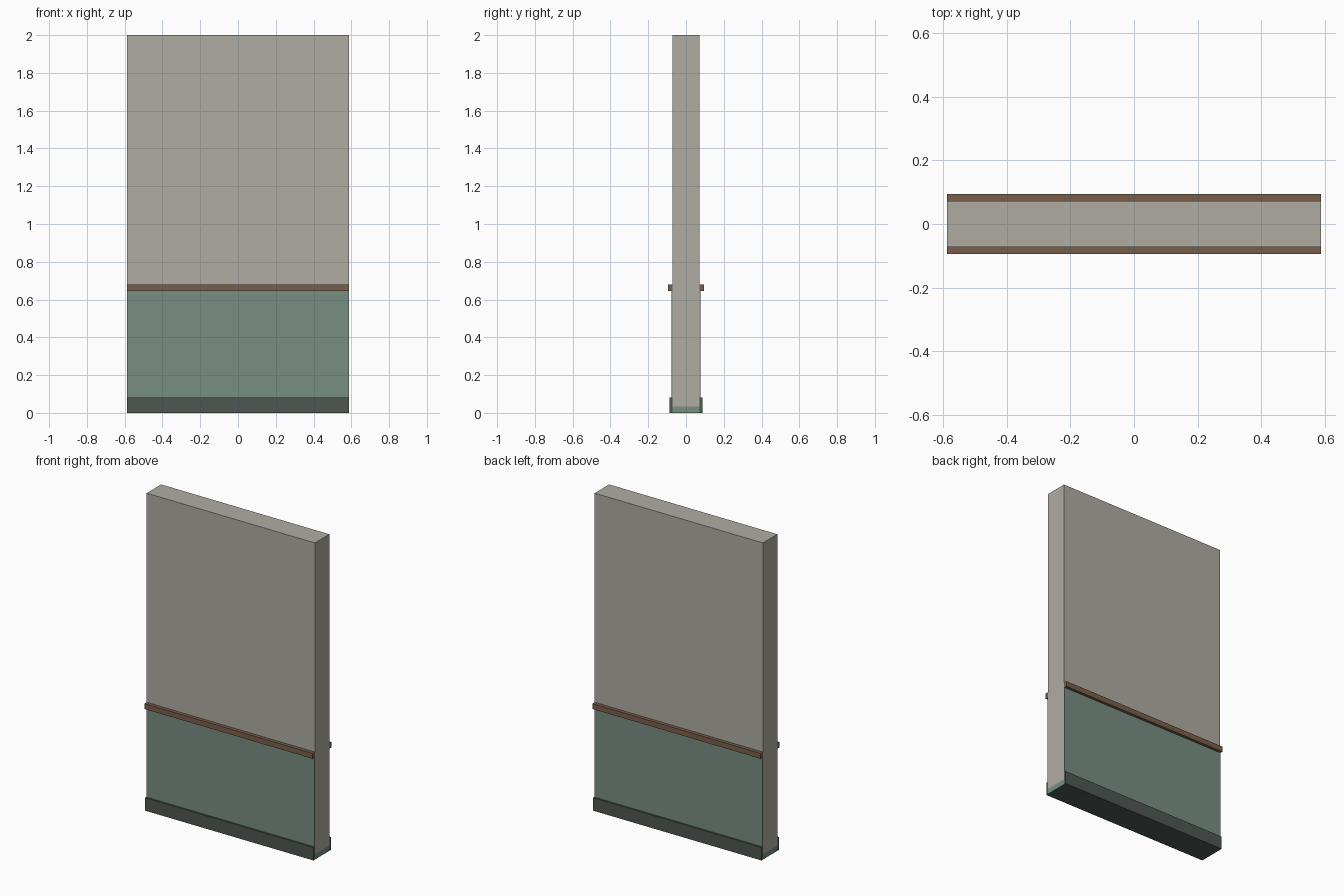
import bpy, bmesh
from mathutils import Vector

if "Cube" in bpy.data.objects:
    bpy.data.objects.remove(bpy.data.objects["Cube"])

HALF = 0.588  # half of the wall length


def material(name, rgb):
    m = bpy.data.materials.new(name)
    lin = [((c / 255 + 0.055) / 1.055) ** 2.4 for c in rgb]
    m.diffuse_color = (*lin, 1)
    m.use_nodes = True
    m.node_tree.nodes["Principled BSDF"].inputs["Base Color"].default_value = m.diffuse_color
    return m


plaster = material("warm grey plaster", (175, 172, 162))
green = material("sage green paint", (119, 141, 130))
wood = material("brown wood", (121, 95, 74))
dark = material("dark skirting", (78, 87, 82))


def box(name, y0, y1, z0, z1, mats, cut=None, rule=None):
    bm = bmesh.new()
    bmesh.ops.create_cube(bm, size=1)
    for v in bm.verts:
        v.co = Vector((v.co.x * 2 * HALF,
                       y0 + (v.co.y + 0.5) * (y1 - y0),
                       z0 + (v.co.z + 0.5) * (z1 - z0)))
    if cut is not None:
        bmesh.ops.bisect_plane(bm, geom=bm.verts[:] + bm.edges[:] + bm.faces[:],
                               plane_co=(0, 0, cut), plane_no=(0, 0, 1))
    bm.normal_update()
    if rule:
        for f in bm.faces:
            f.material_index = rule(f)
    me = bpy.data.meshes.new(name)
    bm.to_mesh(me)
    bm.free()
    for m in mats:
        me.materials.append(m)
    ob = bpy.data.objects.new(name, me)
    bpy.context.collection.objects.link(ob)
    return ob


# Wall core: painted foot on the ends, dark underside
def wall_rule(f):
    if f.normal.z < -0.5:
        return 2
    return 1 if f.calc_center_median().z < 0.034 else 0


box("wall", -0.072, 0.072, 0, 2, [plaster, green, dark], 0.034, wall_rule)

# Both faces carry a painted panel, a rail and a skirting board
for side, s in (("front", -1), ("back", 1)):
    def strip(part, inner, outer, z0, z1, mat):
        a, b = sorted((s * inner, s * outer))
        box(f"{side}_{part}", a, b, z0, z1, [mat])
    strip("painted_panel", 0.072, 0.076, 0.082, 0.645, green)
    strip("rail", 0.072, 0.094, 0.645, 0.679, wood)
    strip("skirting", 0.072, 0.087, 0, 0.082, dark)
